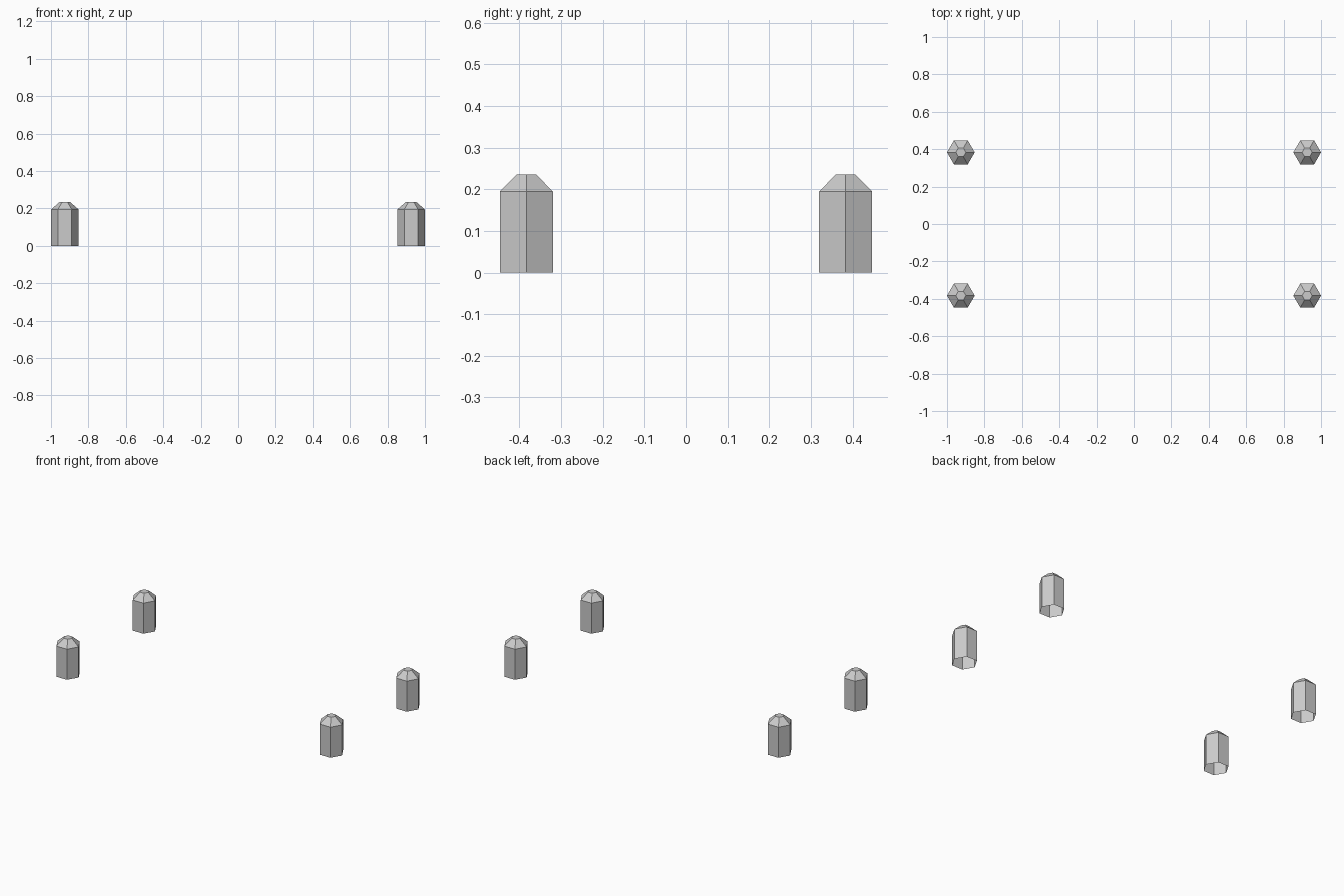
import bpy, bmesh
from math import cos, sin, pi

if "Cube" in bpy.data.objects:
    bpy.data.objects.remove(bpy.data.objects["Cube"])

SIDES = 6
# (radius, height) rings: foot, shoulder, top of the chamfer
PROFILE = [(0.074, 0.0), (0.074, 0.194), (0.027, 0.235)]


def make_post(name, x, y):
    """Hexagonal post with a chamfered, capped top and an open underside."""
    bm = bmesh.new()
    rings = [[bm.verts.new((r * cos(2 * pi * i / SIDES), r * sin(2 * pi * i / SIDES), z))
              for i in range(SIDES)] for r, z in PROFILE]
    for low, high in zip(rings, rings[1:]):
        for i in range(SIDES):
            j = (i + 1) % SIDES
            bm.faces.new((low[i], low[j], high[j], high[i]))
    bm.faces.new(rings[-1])
    mesh = bpy.data.meshes.new(name)
    bm.to_mesh(mesh)
    bm.free()
    post = bpy.data.objects.new(name, mesh)
    post.location = (x, y, 0)
    bpy.context.collection.objects.link(post)


# One post at each corner
for side, sx in (("left", -1), ("right", 1)):
    for end, sy in (("front", -1), ("back", 1)):
        make_post(f"{end}_{side}_post", sx * 0.926, sy * 0.383)
